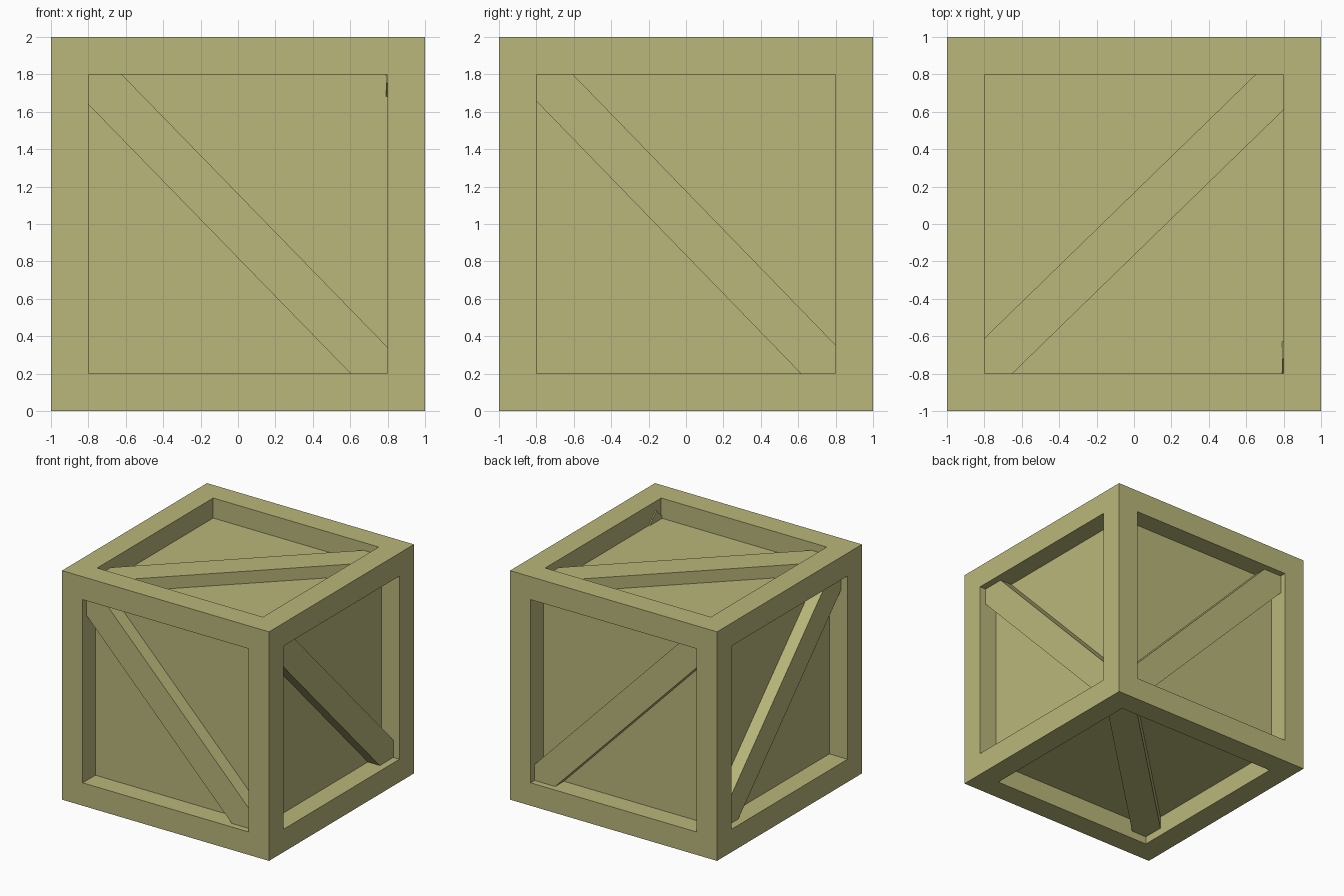
import bpy
import bmesh
from math import radians
from mathutils import Matrix, Vector

default = bpy.data.objects.get("Cube")
if default:
    bpy.data.objects.remove(default, do_unlink=True)

# Single flat wood colour
wood = bpy.data.materials.new("khaki_wood")
wood.use_nodes = True
colour = (0.485, 0.474, 0.195, 1.0)
wood.diffuse_color = colour
wood.node_tree.nodes["Principled BSDF"].inputs["Base Color"].default_value = colour


def add_object(name, bm):
    bmesh.ops.recalc_face_normals(bm, faces=bm.faces)
    mesh = bpy.data.meshes.new(name)
    bm.to_mesh(mesh)
    bm.free()
    mesh.materials.append(wood)
    obj = bpy.data.objects.new(name, mesh)
    bpy.context.collection.objects.link(obj)
    return obj


# Crate body: a flat rim on every side, then a panel pushed straight in
RIM, RECESS = 0.2, 0.175
bm = bmesh.new()
bmesh.ops.create_cube(bm, size=2, matrix=Matrix.Translation((0, 0, 1)))
bm.normal_update()
panels = list(bm.faces)
bmesh.ops.inset_individual(bm, faces=panels, thickness=RIM, use_even_offset=True)
bm.normal_update()
pushed = bmesh.ops.extrude_discrete_faces(bm, faces=panels)["faces"]
bm.normal_update()
for panel in pushed:
    bmesh.ops.translate(bm, verts=panel.verts, vec=panel.normal * -RECESS)
add_object("crate_frame", bm)

# Diagonal braces: their ends run on into the frame
LENGTH, WIDTH = 2.32, 0.24


def brace(name, axis, run, angle, inner, outer, height=1.0):
    """Board along axis index run, turned by angle about the side's axis."""
    size = [WIDTH] * 3
    size[run] = LENGTH
    size[axis] = abs(outer - inner)
    centre = Vector((0, 0, height))
    centre[axis] += (inner + outer) / 2
    turn = Matrix.Rotation(radians(angle), 4, "XYZ"[axis])
    bm = bmesh.new()
    bmesh.ops.create_cube(
        bm, size=1, matrix=Matrix.Translation(centre) @ turn @ Matrix.Diagonal((*size, 1)))
    add_object(name, bm)


brace("front_brace", 1, 0, 45.75, -0.81, -0.945, 0.99)
brace("back_brace", 1, 0, 45.75, 0.81, 0.945, 0.99)
brace("left_brace", 0, 1, -45.85, 0.79, 0.94, 1.005)
brace("right_brace", 0, 1, -45.85, -0.81, -0.935, 1.005)
brace("top_brace", 2, 0, 44.2, 0.81, 0.932)
brace("bottom_brace", 2, 0, 44.2, -0.81, -0.932)
